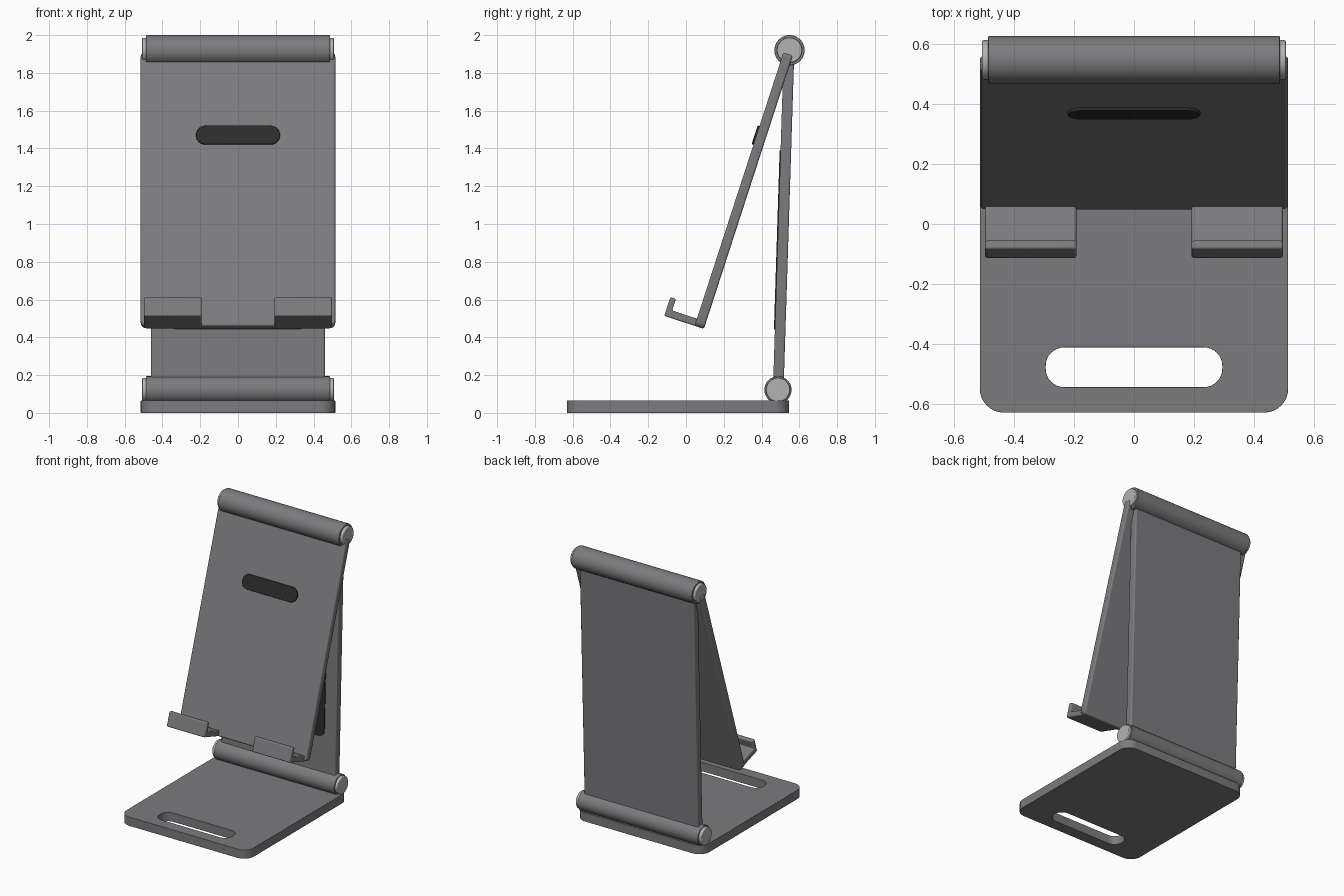
import bpy, bmesh
from math import radians, sin, cos, pi, atan2, hypot
from mathutils import Matrix, Vector

if "Cube" in bpy.data.objects:
    bpy.data.objects.remove(bpy.data.objects["Cube"])


def material(name, v, blue=0.0):
    m = bpy.data.materials.new(name)
    m.diffuse_color = (v, v, v + blue, 1)
    m.use_nodes = True
    m.node_tree.nodes["Principled BSDF"].inputs["Base Color"].default_value = m.diffuse_color
    return m


BODY = material("grey_metal", 0.2, 0.01)
LIGHT = material("light_cap", 0.45)
DARK = material("dark_rubber", 0.025)


def finish(bm, name, mat, matrix, bevel, mirror=False):
    bmesh.ops.recalc_face_normals(bm, faces=bm.faces)
    me = bpy.data.meshes.new(name)
    bm.to_mesh(me)
    bm.free()
    ob = bpy.data.objects.new(name, me)
    bpy.context.collection.objects.link(ob)
    me.materials.append(mat)
    ob.matrix_world = matrix
    if bevel:
        b = ob.modifiers.new("bevel", 'BEVEL')
        b.width, b.segments = bevel, 3
        b.limit_method, b.angle_limit = 'ANGLE', radians(40)
    if mirror:
        ob.modifiers.new("mirror", 'MIRROR')
    bpy.ops.object.select_all(action='DESELECT')
    bpy.context.view_layer.objects.active = ob
    ob.select_set(True)
    bpy.ops.object.shade_smooth_by_angle(angle=radians(35))
    return ob


def rounded(x0, x1, y0, y1, r, n=8):
    pts = []
    for k, (cx, cy) in enumerate([(x1 - r, y1 - r), (x0 + r, y1 - r),
                                  (x0 + r, y0 + r), (x1 - r, y0 + r)]):
        for i in range(n + 1):
            a = pi / 2 * (k + i / n)
            pts.append((cx + r * cos(a), cy + r * sin(a)))
    return pts


def plate(name, outline, z0, z1, mat=BODY, matrix=Matrix(), bevel=0.01, hole=None):
    """Outline (with optional hole) given thickness along local z."""
    bm = bmesh.new()
    edges = []
    for loop in [outline] + ([hole] if hole else []):
        vs = [bm.verts.new((x, y, z0)) for x, y in loop]
        edges += [bm.edges.new((vs[i - 1], vs[i])) for i in range(len(vs))]
    if hole:
        bmesh.ops.triangle_fill(bm, edges=edges, use_beauty=True)
    else:
        bm.faces.new(vs)
    res = bmesh.ops.extrude_face_region(bm, geom=bm.faces[:], use_keep_orig=True)
    top = [g for g in res["geom"] if isinstance(g, bmesh.types.BMVert)]
    bmesh.ops.translate(bm, verts=top, vec=(0, 0, z1 - z0))
    return finish(bm, name, mat, matrix, bevel)


def rod(name, y, z, r, half, mat, bevel):
    bm = bmesh.new()
    bmesh.ops.create_cone(bm, cap_ends=True, segments=48, radius1=r, radius2=r,
                          depth=2 * half)
    return finish(bm, name, mat, Matrix.Translation((0, y, z)) @
                  Matrix.Rotation(pi / 2, 4, 'Y'), bevel)


# base with cable slot
plate("base_plate", rounded(-0.515, 0.515, -0.63, 0.545, 0.08), 0, 0.065,
      hole=rounded(-0.295, 0.295, -0.545, -0.412, 0.062))

# hinges: barrel and a light pin showing at both ends
for label, y, z, r, pin in [("lower", 0.487, 0.122, 0.072, 0.063),
                            ("upper", 0.548, 1.92, 0.08, 0.066)]:
    rod(label + "_hinge_barrel", y, z, r, 0.487, BODY, 0.004)
    rod(label + "_hinge_pin", y, z, pin, 0.507, LIGHT, 0.005)

# support arm between the hinges
p, q = Vector((0.489, 0.14)), Vector((0.545, 1.9))
length = (q - p).length
arm = Matrix.Translation((0, p.x, p.y)) @ Matrix.Rotation(
    atan2(q.y - p.y, q.x - p.x), 4, 'X')
plate("support_arm", rounded(-0.46, 0.46, 0, length, 0.01), -0.028, 0.028,
      matrix=arm, bevel=0.008)
plate("support_pad", rounded(-0.37, 0.37, 0.3, 1.25, 0.05), 0.02, 0.033, DARK,
      arm, 0)

# tilted front panel; local y runs up the panel, local z towards the front
tilt = Matrix.Translation((0, 0.095, 0.445)) @ Matrix.Rotation(radians(72), 4, 'X')
plate("front_panel", rounded(-0.515, 0.515, 0, 1.53, 0.03), 0, 0.052, matrix=tilt)
plate("panel_pad", rounded(-0.222, 0.222, 1.008, 1.112, 0.0515), 0.045, 0.062,
      DARK, tilt, 0.003)

# pair of device rests with a raised lip
bm = bmesh.new()
profile = [(0.03, 0), (0.221, 0), (0.221, 0.105), (0.19, 0.105), (0.19, 0.04),
           (0.03, 0.04)]
face = bm.faces.new([bm.verts.new((0.192, y, z)) for z, y in profile])
ext = bmesh.ops.extrude_face_region(bm, geom=[face], use_keep_orig=True)
bmesh.ops.translate(bm, vec=(0.306, 0, 0), verts=[
    g for g in ext["geom"] if isinstance(g, bmesh.types.BMVert)])
finish(bm, "device_rests", BODY, tilt, 0.008, mirror=True)
